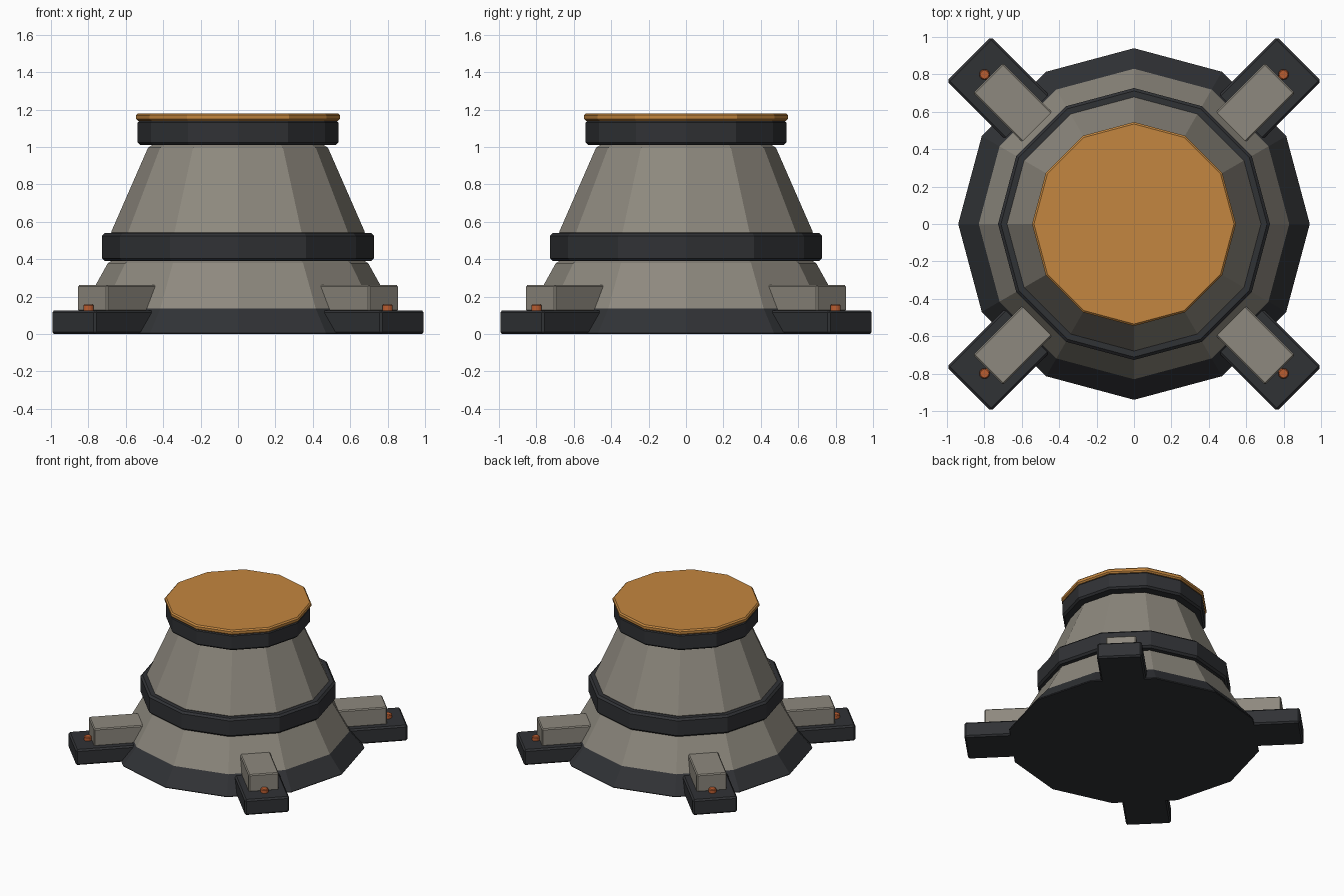
import bpy, bmesh
from math import radians, cos, sin
from mathutils import Matrix

if "Cube" in bpy.data.objects:
    bpy.data.objects.remove(bpy.data.objects["Cube"])


def material(name, rgb):
    m = bpy.data.materials.new(name)
    m.diffuse_color = (*rgb, 1)
    m.use_nodes = True
    m.node_tree.nodes["Principled BSDF"].inputs["Base Color"].default_value = m.diffuse_color
    return m


STONE = material("warm_grey", (0.27, 0.25, 0.21))
DARK = material("dark_metal", (0.03, 0.032, 0.036))
GOLD = material("amber", (0.55, 0.24, 0.05))
RUST = material("rust_red", (0.5, 0.11, 0.03))


def finish(bm, name, mat, bevel):
    mesh = bpy.data.meshes.new(name)
    bm.to_mesh(mesh)
    bm.free()
    mesh.materials.append(mat)
    ob = bpy.data.objects.new(name, mesh)
    bpy.context.collection.objects.link(ob)
    if bevel:
        mod = ob.modifiers.new("edge_bevel", 'BEVEL')
        mod.width = bevel
        mod.segments = 1
        mod.limit_method = 'ANGLE'
        mod.angle_limit = radians(40)
    return ob


def frustum(name, r0, r1, z0, z1, mat, bevel=0.0, sides=12, x=0.0, y=0.0):
    bm = bmesh.new()
    bmesh.ops.create_cone(bm, cap_ends=True, segments=sides, radius1=r0, radius2=r1,
                          depth=z1 - z0, matrix=Matrix.Translation((x, y, (z0 + z1) / 2)))
    return finish(bm, name, mat, bevel)


def radial_box(name, angle, r0, r1, width, z0, z1, mat, bevel):
    bm = bmesh.new()
    bmesh.ops.create_cube(bm, size=1, matrix=Matrix.Rotation(angle, 4, 'Z')
                          @ Matrix.Translation(((r0 + r1) / 2, 0, (z0 + z1) / 2))
                          @ Matrix.Diagonal((r1 - r0, width, z1 - z0, 1)))
    return finish(bm, name, mat, bevel)


# Twelve-sided stacked body
frustum("base_plinth", 0.945, 0.82, 0.0, 0.15, DARK, 0.008)
frustum("lower_cone", 0.84, 0.69, 0.12, 0.39, STONE, 0.012)
frustum("middle_band", 0.727, 0.727, 0.39, 0.54, DARK, 0.015)
frustum("upper_cone", 0.685, 0.475, 0.53, 1.01, STONE, 0.015)
frustum("top_collar", 0.537, 0.537, 1.01, 1.145, DARK, 0.014)
frustum("top_cap", 0.545, 0.545, 1.14, 1.18, GOLD, 0.01)

# Four diagonal feet, each with a brace block and a bolt
for i in range(4):
    a = radians(45 + 90 * i)
    radial_box(f"foot_{i}", a, 0.80, 1.248, 0.335, 0.0, 0.127, DARK, 0.012)
    radial_box(f"foot_brace_{i}", a, 0.62, 1.103, 0.226, 0.12, 0.262, STONE, 0.008)
    frustum(f"foot_bolt_{i}", 0.03, 0.03, 0.12, 0.158, RUST, 0.006, 8,
            1.13 * cos(a), 1.13 * sin(a))
